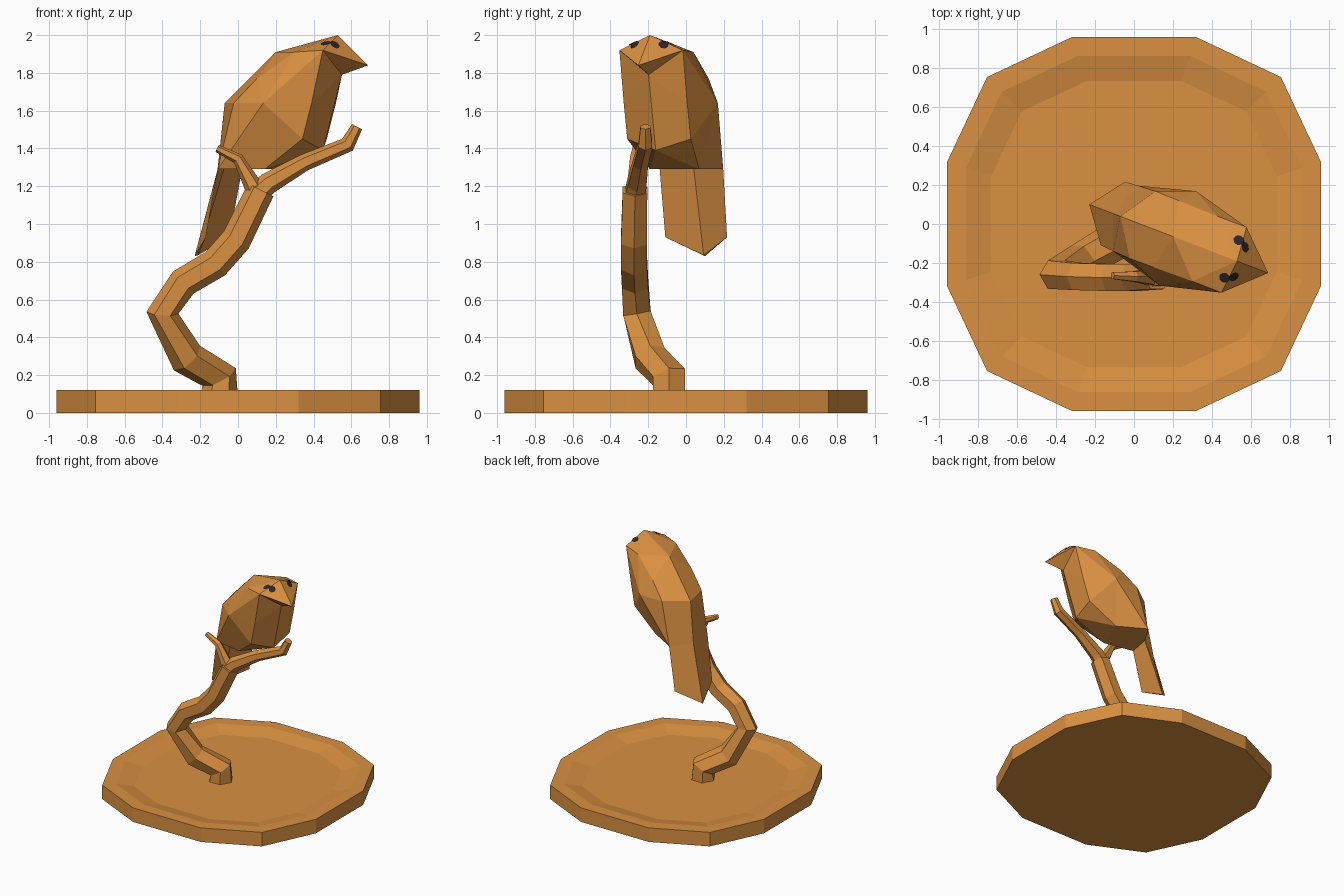
import bpy, bmesh, math
from mathutils import Vector

if "Cube" in bpy.data.objects:
    bpy.data.objects.remove(bpy.data.objects["Cube"])


def material(name, rgb):
    m = bpy.data.materials.new(name)
    m.diffuse_color = (*rgb, 1)
    m.use_nodes = True
    m.node_tree.nodes["Principled BSDF"].inputs["Base Color"].default_value = m.diffuse_color
    return m


WOOD = material("orange wood", (0.70, 0.28, 0.053))
DARK = material("dark eye", (0.026, 0.017, 0.021))


def make(name, verts, faces, mat, recalc=True):
    bm = bmesh.new()
    vs = [bm.verts.new(v) for v in verts]
    for f in faces:
        bm.faces.new([vs[i] for i in f])
    if recalc:
        bmesh.ops.remove_doubles(bm, verts=bm.verts, dist=0.0005)
        bmesh.ops.recalc_face_normals(bm, faces=bm.faces)
    me = bpy.data.meshes.new(name)
    bm.to_mesh(me)
    bm.free()
    me.materials.append(mat)
    ob = bpy.data.objects.new(name, me)
    bpy.context.collection.objects.link(ob)
    return ob


def loft(name, rings, mat):
    """Skin a list of equal-sized rings and cap both ends."""
    n = len(rings[0])
    faces = [(r * n + i, r * n + (i + 1) % n, (r + 1) * n + (i + 1) % n, (r + 1) * n + i)
             for r in range(len(rings) - 1) for i in range(n)]
    faces += [tuple(range(n)), tuple((len(rings) - 1) * n + i for i in range(n))]
    return make(name, [v for r in rings for v in r], faces, mat)


def tube(name, path, sides=6):
    """Faceted limb along a path of (x, y, z, radius)."""
    pts = [Vector(p[:3]) for p in path]
    rings = []
    for k, p in enumerate(pts):
        d_in = (p - pts[max(k - 1, 0)]).normalized()
        d_out = (pts[min(k + 1, len(pts) - 1)] - p).normalized()
        n = (d_in + d_out).normalized()
        side = (Vector((0, 1, 0)) - n * n.y).normalized()
        other = n.cross(side)
        rings.append([p + path[k][3] * (other * math.cos(a) + side * math.sin(a))
                      for a in (i * math.tau / sides for i in range(sides))])
    return loft(name, rings, WOOD)


def mirrored(name, verts, faces, mat, recalc=True):
    """Mirror half a shape across its centre plane, then turn it to the bird's heading."""
    n = len(verts)
    both = list(verts) + [(v[0], -v[1], v[2]) for v in verts]
    fs = list(faces) + [tuple(n + i for i in reversed(f)) for f in faces]
    ob = make(name, both, fs, mat, recalc)
    ob.rotation_euler.z = math.radians(-20.98)
    ob.location = (0.004, 0.011, 0)
    return ob


# Dished twelve-sided base
outline = []
for q in range(4):
    for x, y in ((0.96, 0.32), (0.755, 0.755), (0.32, 0.96)):
        for _ in range(q):
            x, y = -y, x
        outline.append((x, y))
loft("base", [[(x * s, y * s, z) for x, y in outline]
              for s, z in ((1, 0), (1, 0.12), (0.9, 0.12), (0.765, 0.09))], WOOD)

# Branch and its two forks
tube("branch", [(-0.10, -0.09, 0.08, 0.10), (-0.10, -0.09, 0.19, 0.10),
                (-0.27, -0.19, 0.29, 0.095), (-0.40, -0.26, 0.53, 0.085),
                (-0.29, -0.27, 0.69, 0.08), (-0.12, -0.275, 0.79, 0.08),
                (-0.01, -0.275, 0.915, 0.08), (0.12, -0.27, 1.18, 0.075)])
tube("long_fork", [(0.10, -0.27, 1.16, 0.06), (0.16, -0.26, 1.215, 0.058),
                   (0.35, -0.24, 1.325, 0.045), (0.58, -0.215, 1.42, 0.042),
                   (0.63, -0.215, 1.515, 0.03)])
tube("short_fork", [(0.10, -0.27, 1.16, 0.055), (0.07, -0.27, 1.22, 0.045),
                    (0.0, -0.27, 1.345, 0.03), (-0.11, -0.265, 1.40, 0.02)])

# Bird body: half of a faceted form, x along its heading
body = [(-.12, 0, 1.29), (-.08, 0, 1.64), (.21, 0, 1.91), (.563, 0, 2.0),      # spine
        (.734, 0, 1.84), (.584, 0, 1.79), (.478, 0, 1.39), (.2, 0, 1.29),      # beak, throat, belly
        (-.05, .18, 1.29), (.042, .185, 1.64), (.173, .183, 1.77),             # rump, shoulder
        (.386, .179, 1.91), (.546, .18, 1.92), (.238, .26, 1.64),              # neck, head, flank
        (.482, .18, 1.64), (.43, .18, 1.45), (.2, .14, 1.29)]                  # chest, belly
mirrored("bird_body", body, [
    (0, 1, 9, 8), (1, 2, 10, 9), (2, 11, 10), (2, 3, 11), (3, 12, 11),
    (3, 4, 12), (4, 5, 12), (5, 14, 12), (5, 6, 15, 14), (6, 7, 16), (6, 16, 15),
    (0, 8, 16, 7), (9, 10, 13), (10, 11, 13), (11, 12, 13), (12, 14, 13),
    (8, 9, 13), (8, 13, 16), (13, 14, 15), (13, 15, 16)], WOOD)

# Creased tail blade
mirrored("tail", [(-.12, 0, 1.29), (-.05, .18, 1.29), (-.12, .175, .93), (-.25, 0, .83),
                  (-.085, 0, 1.29), (-.23, 0, .835)],
         [(0, 1, 2, 3), (4, 5, 2, 1), (3, 2, 5), (0, 4, 1)], WOOD)

# Eyes: thin plates folded over the brow edge
verts, faces = [], []
top, head = Vector(body[3]), Vector(body[12])
for tip, t, r in ((4, 0.11, 0.028), (11, 0.13, 0.028)):
    tip = Vector(body[tip])
    c = top.lerp(head, 0.5) + t * (tip - top.lerp(head, 0.5))
    n = (head - top).cross(tip - top).normalized()
    if n.z < 0:
        n.negate()
    e1 = (head - top).normalized()
    e2 = n.cross(e1)
    k = len(verts)
    verts += [tuple(c + n * 0.004 + r * (e1 * math.cos(a) + e2 * math.sin(a)))
              for a in (i * math.tau / 8 for i in range(8))]
    faces.append(tuple(range(k, k + 8)))
mirrored("eyes", verts, faces, DARK, recalc=False)
